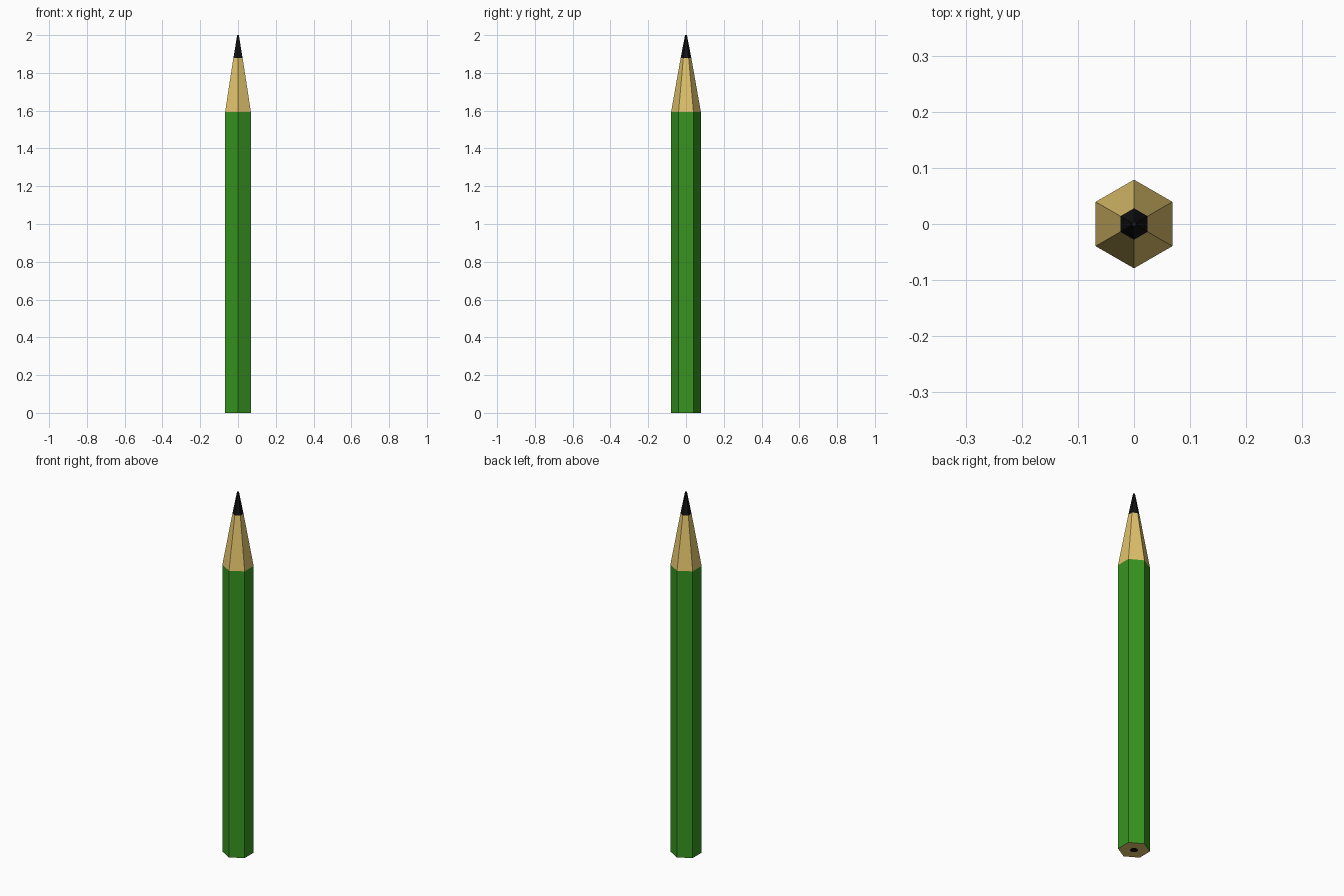
import bpy, bmesh, math

if "Cube" in bpy.data.objects:
    bpy.data.objects.remove(bpy.data.objects["Cube"])

R, TOP, LEAD_Z = 0.079, 1.592, 1.88   # body radius, paint edge, lead start
LEAD_R, TIP_R, CORE_R = 0.028, 0.005, 0.02
END_Z = 0.0006                        # wood end sits just above the core's end


def material(name, rgb):
    m = bpy.data.materials.new(name)
    m.diffuse_color = (*rgb, 1)
    m.use_nodes = True
    m.node_tree.nodes["Principled BSDF"].inputs["Base Color"].default_value = m.diffuse_color
    return m


def loft(name, rings, sides, mat, cap_bottom=False, cap_top=False):
    """Stack of regular polygons (radius, z) joined by flat faces."""
    bm = bmesh.new()
    loops = []
    for r, z in rings:
        loops.append([bm.verts.new((r * math.sin(2 * math.pi * i / sides),
                                    r * math.cos(2 * math.pi * i / sides), z))
                      for i in range(sides)])
    for a, b in zip(loops, loops[1:]):
        for i in range(sides):
            j = (i + 1) % sides
            bm.faces.new((a[j], a[i], b[i], b[j]))
    if cap_bottom:
        bm.faces.new(loops[0])
    if cap_top:
        bm.faces.new(loops[-1][::-1])
    bm.normal_update()
    mesh = bpy.data.meshes.new(name)
    bm.to_mesh(mesh)
    bm.free()
    ob = bpy.data.objects.new(name, mesh)
    bpy.context.collection.objects.link(ob)
    mesh.materials.append(mat)
    return ob


green = material("green_paint", (0.038, 0.296, 0.014))
wood = material("bare_wood", (0.745, 0.54, 0.15))
graphite = material("graphite", (0.006, 0.006, 0.007))

# painted hexagonal barrel
loft("painted_barrel", [(R, END_Z), (R, TOP)], 6, green)
# sharpened wood cone and its graphite point
loft("sharpened_wood", [(R, TOP), (LEAD_R, LEAD_Z)], 6, wood)
loft("graphite_point", [(LEAD_R, LEAD_Z), (TIP_R, 2.0)], 6, graphite, cap_top=True)
# cut end: wood face with the round graphite core showing
loft("wood_end", [(R, END_Z), (R * 0.98, 0.01)], 6, wood, cap_bottom=True)
loft("graphite_core", [(CORE_R, 0.0), (CORE_R, 0.01)], 16, graphite, cap_bottom=True)
